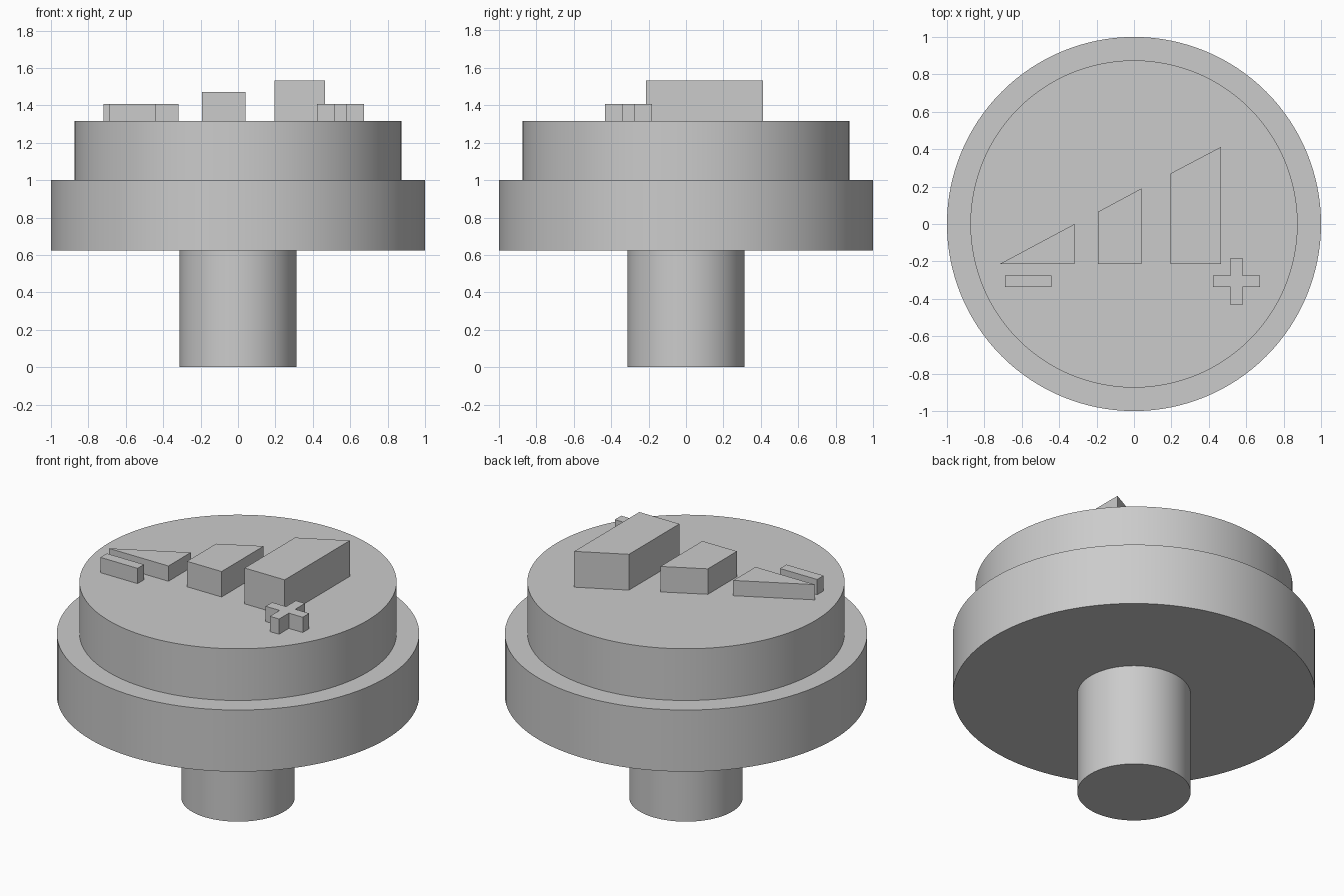
import bpy
import bmesh
from math import radians, cos, sin, pi

cube = bpy.data.objects.get("Cube")
if cube:
    bpy.data.objects.remove(cube, do_unlink=True)

grey = bpy.data.materials.new("plain_grey")
grey.use_nodes = True
GREY = (0.6, 0.6, 0.6, 1.0)
grey.diffuse_color = GREY
grey.node_tree.nodes["Principled BSDF"].inputs["Base Color"].default_value = GREY


def prism(name, outline, bottom, top):
    """Extrude a counter-clockwise outline upwards from bottom to top."""
    bm = bmesh.new()
    base = bm.faces.new([bm.verts.new((x, y, bottom)) for x, y in outline])
    up = bmesh.ops.extrude_face_region(bm, geom=[base], use_keep_orig=True)["geom"]
    for v in up:
        if isinstance(v, bmesh.types.BMVert):
            v.co.z = top
    bmesh.ops.recalc_face_normals(bm, faces=bm.faces)
    mesh = bpy.data.meshes.new(name)
    bm.to_mesh(mesh)
    bm.free()
    mesh.materials.append(grey)
    obj = bpy.data.objects.new(name, mesh)
    bpy.context.collection.objects.link(obj)
    return obj


def disc(name, radius, bottom, top, sides=128):
    ring = [(radius * cos(2 * pi * i / sides), radius * sin(2 * pi * i / sides))
            for i in range(sides)]
    obj = prism(name, ring, bottom, top)
    bpy.ops.object.select_all(action="DESELECT")
    obj.select_set(True)
    bpy.context.view_layer.objects.active = obj
    bpy.ops.object.shade_smooth_by_angle(angle=radians(30))


# Stem, wide flange and raised cap
FLANGE, STEP, CAP = 0.625, 1.0, 1.315
disc("stem", 0.3125, 0, FLANGE)
disc("flange", 1.0, FLANGE, STEP)
disc("cap", 0.875, STEP, CAP)

# Rising level bars with slanted back edges
BAR_FRONT = -0.215
prism("low_wedge", [(-0.72, BAR_FRONT), (-0.318, BAR_FRONT), (-0.318, 0)], CAP, 1.408)
for name, x0, x1, y0, y1, top in (
        ("middle_bar", -0.193, 0.04, 0.065, 0.19, 1.47),
        ("high_bar", 0.195, 0.465, 0.27, 0.412, 1.533)):
    prism(name, [(x0, BAR_FRONT), (x1, BAR_FRONT), (x1, y1), (x0, y0)], CAP, top)

# Minus and plus signs
LONG, THIN, SIGN_Y, SIGN_TOP = 0.125, 0.031, -0.307, 1.408
minus = [(-LONG, -THIN), (LONG, -THIN), (LONG, THIN), (-LONG, THIN)]
arm = [(LONG, -THIN), (LONG, THIN), (THIN, THIN)]
plus = []
for _ in range(4):
    plus += arm
    arm = [(-y, x) for x, y in arm]
for name, shape, cx in (("minus_sign", minus, -0.565), ("plus_sign", plus, 0.548)):
    prism(name, [(x + cx, y + SIGN_Y) for x, y in shape], CAP, SIGN_TOP)
